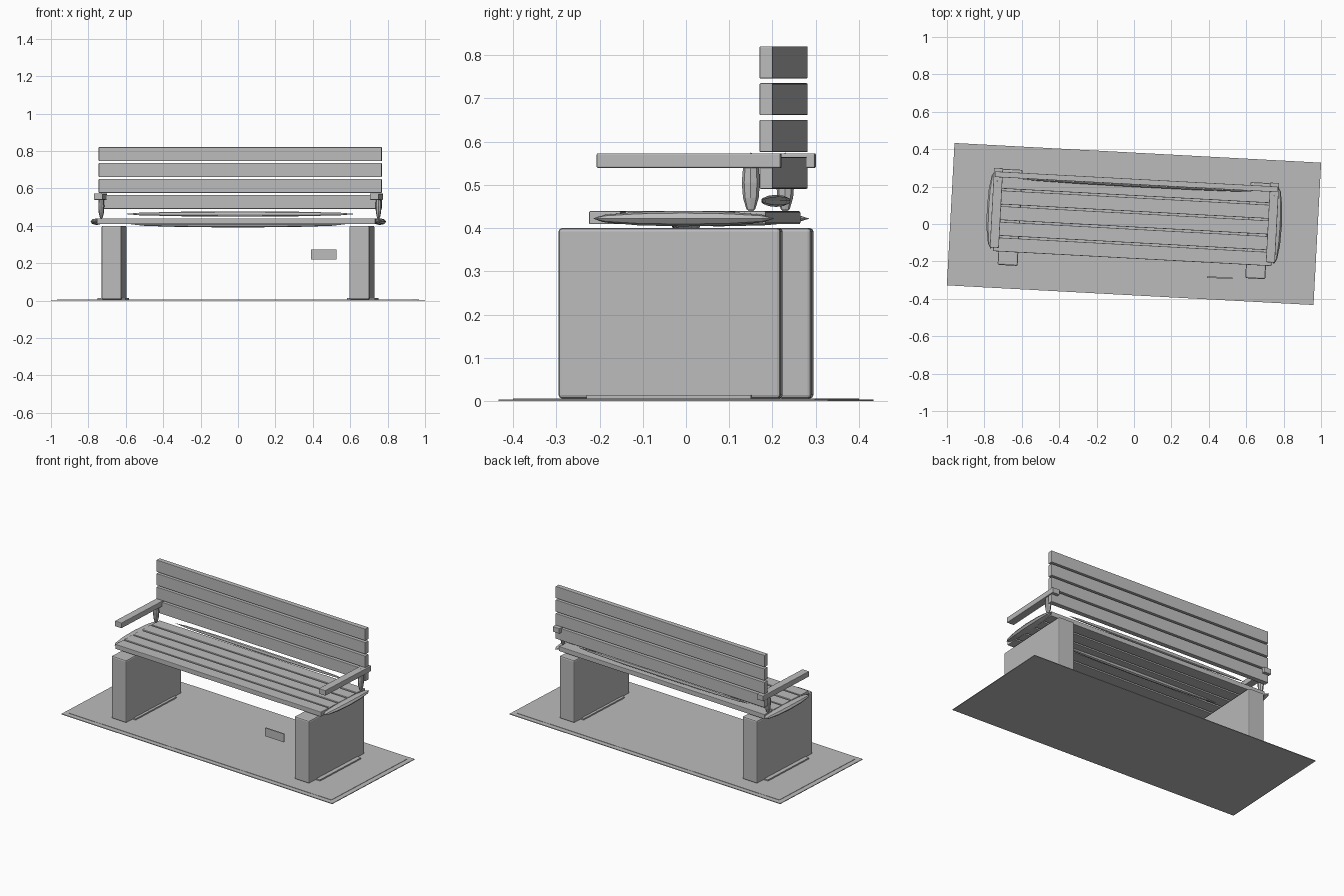
import bpy
import math
from mathutils import Matrix

default = bpy.data.objects.get("Cube")
if default:
    bpy.data.objects.remove(default, do_unlink=True)

# Single stone grey colour
GREY = (0.5, 0.5, 0.5, 1)
grey = bpy.data.materials.new("stone grey")
grey.use_nodes = True
grey.diffuse_color = GREY
grey.node_tree.nodes["Principled BSDF"].inputs["Base Color"].default_value = GREY

# The whole bench is turned slightly on its footing
TURN = Matrix.Rotation(math.radians(-3.07), 4, "Z")


def finish(name, centre, size):
    """Scale the new primitive to size, place it and turn it with the bench."""
    obj = bpy.context.object
    obj.name = name
    obj.data.transform(Matrix.Diagonal((*size, 1)))
    obj.matrix_world = TURN @ Matrix.Translation(centre)
    obj.data.materials.append(grey)
    return obj


def box(name, centre, size, bevel=0):
    bpy.ops.mesh.primitive_cube_add(size=1)
    obj = finish(name, centre, size)
    if bevel:
        mod = obj.modifiers.new("soft edges", "BEVEL")
        mod.width = bevel
        mod.segments = 2
    return obj


def spindle(name, centre, size, axis):
    """Low-poly tapered bar, pointed at both ends of the given axis."""
    bpy.ops.mesh.primitive_uv_sphere_add(segments=8, ring_count=6, radius=0.5)
    turn = {"X": ("Y", 90), "Y": ("X", 90), "Z": ("Z", 0)}[axis]
    bpy.context.object.data.transform(
        Matrix.Rotation(math.radians(turn[1]), 4, turn[0]))
    return finish(name, centre, size)


# Ground slab in two thin layers
box("ground_slab", (0, 0, 0.002), (1.963, 0.762, 0.004))
box("ground_top", (0, 0, 0.004), (1.9, 0.7, 0.004))

# Seat planks
for i in range(5):
    box(f"seat_plank_{i + 1}", (0, -0.148 + 0.084 * i, 0.424),
        (1.49, 0.074, 0.03), 0.003)

# Backrest planks
for i in range(4):
    box(f"back_plank_{i + 1}", (0, 0.226, 0.528 + 0.085 * i),
        (1.514, 0.03, 0.074), 0.002)

# Long tapered bars under and behind the seat
spindle("seat_brace", (0, 0, 0.408), (1.15, 0.03, 0.034), "X")
spindle("rear_brace", (0, 0.208, 0.463), (1.24, 0.02, 0.028), "X")

# Mirrored supports, feet, armrests and end rails
for side, s in (("left", 1), ("right", -1)):
    box(f"{side}_leg", (s * 0.663, 0, 0.203), (0.107, 0.514, 0.394), 0.008)
    box(f"{side}_foot_plate", (s * 0.668, 0, 0.008), (0.15, 0.38, 0.012))
    box(f"{side}_armrest", (s * 0.739, 0.047, 0.556),
        (0.048, 0.426, 0.034), 0.003)
    spindle(f"{side}_arm_post", (s * 0.742, 0.19, 0.505),
            (0.032, 0.042, 0.14), "Z")
    spindle(f"{side}_end_rail", (s * 0.758, 0.035, 0.422),
            (0.064, 0.42, 0.036), "Y")

# Small plate in front of the left support
box("front_plate", (0.473, -0.262, 0.246), (0.135, 0.008, 0.052))
